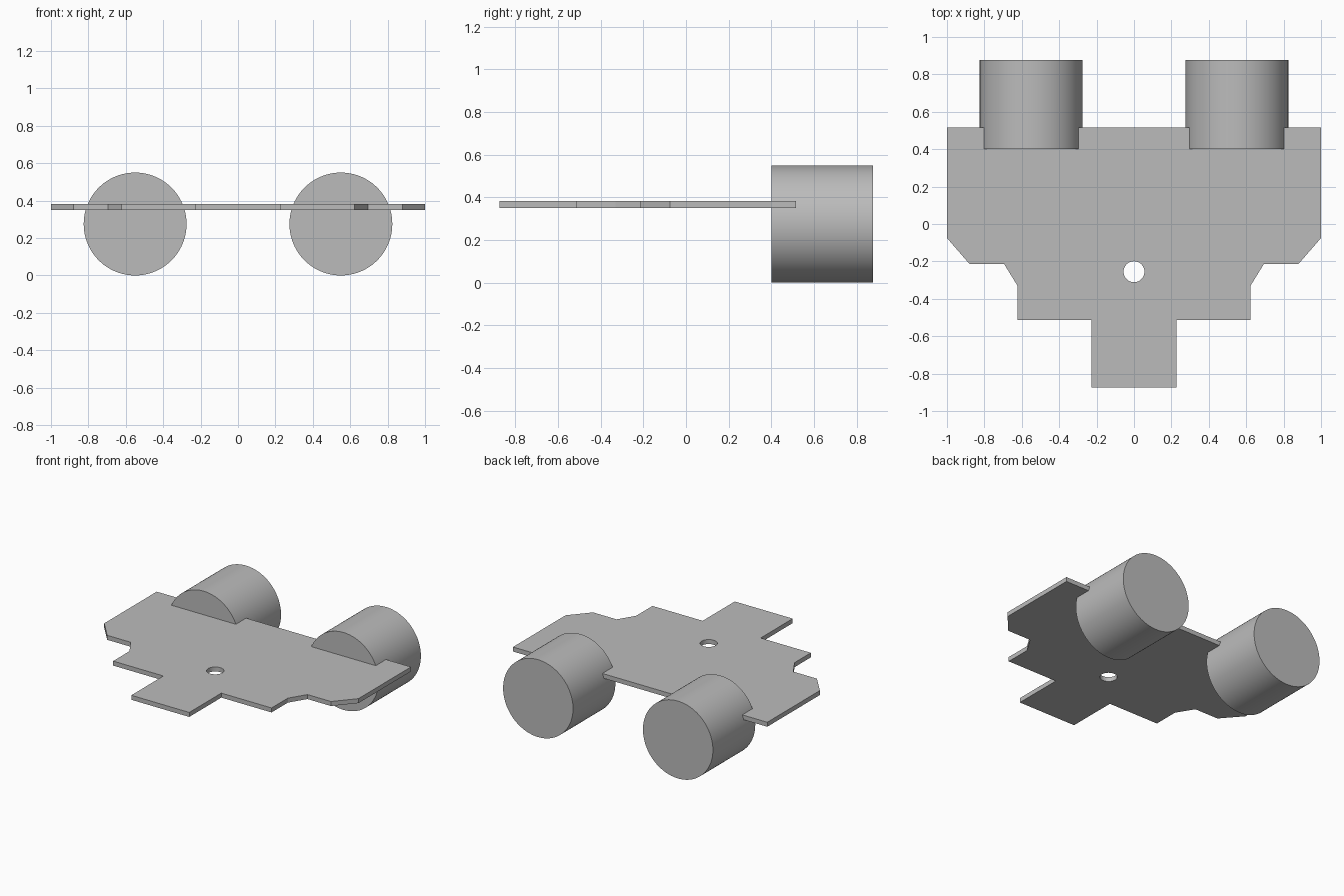
import bpy
import bmesh
from math import pi

cube = bpy.data.objects.get("Cube")
if cube:
    bpy.data.objects.remove(cube, do_unlink=True)

# Single grey finish
grey = bpy.data.materials.new("plain grey")
grey.use_nodes = True
colour = (0.5, 0.5, 0.5, 1)
grey.diffuse_color = colour
grey.node_tree.nodes["Principled BSDF"].inputs["Base Color"].default_value = colour

PLATE_BOTTOM, PLATE_THICKNESS = 0.35, 0.032


def cylinder(name, radius, depth, location, rotation=(0, 0, 0), sides=96):
    bpy.ops.mesh.primitive_cylinder_add(vertices=sides, radius=radius, depth=depth,
                                        location=location, rotation=rotation)
    obj = bpy.context.object
    obj.name = name
    obj.data.materials.append(grey)
    return obj


# Base plate: mirrored half outline, extruded upward
half = [(1, 0.515), (1, -0.075), (0.88, -0.213), (0.695, -0.213),
        (0.623, -0.33), (0.623, -0.513), (0.228, -0.513), (0.228, -0.873)]
outline = half + [(-x, y) for x, y in reversed(half)]
bm = bmesh.new()
face = bm.faces.new([bm.verts.new((x, y, PLATE_BOTTOM)) for x, y in outline])
extruded = bmesh.ops.extrude_face_region(bm, geom=[face], use_keep_orig=True)
top = [v for v in extruded["geom"] if isinstance(v, bmesh.types.BMVert)]
bmesh.ops.translate(bm, verts=top, vec=(0, 0, PLATE_THICKNESS))
bmesh.ops.recalc_face_normals(bm, faces=bm.faces)
mesh = bpy.data.meshes.new("base_plate")
bm.to_mesh(mesh)
bm.free()
mesh.materials.append(grey)
plate = bpy.data.objects.new("base_plate", mesh)
bpy.context.collection.objects.link(plate)

# Round hole through the plate
cutter = cylinder("hole_cutter", 0.056, 0.2, (0, -0.255, PLATE_BOTTOM), sides=48)
cutter.hide_render = True
cut = plate.modifiers.new("hole", "BOOLEAN")
cut.operation = "DIFFERENCE"
cut.solver = "EXACT"
cut.object = cutter
bpy.ops.object.select_all(action="DESELECT")
plate.select_set(True)
bpy.context.view_layer.objects.active = plate
bpy.ops.object.modifier_apply(modifier=cut.name)
bpy.data.objects.remove(cutter, do_unlink=True)
bpy.ops.object.shade_smooth_by_angle()

# Two rear drums lying along y
FRONT, BACK, RADIUS = 0.4, 0.876, 0.275
for name, side in (("left_drum", 1), ("right_drum", -1)):
    cylinder(name, RADIUS, BACK - FRONT, (side * 0.55, (FRONT + BACK) / 2, RADIUS),
             (pi / 2, 0, 0))
    bpy.ops.object.shade_smooth_by_angle()
